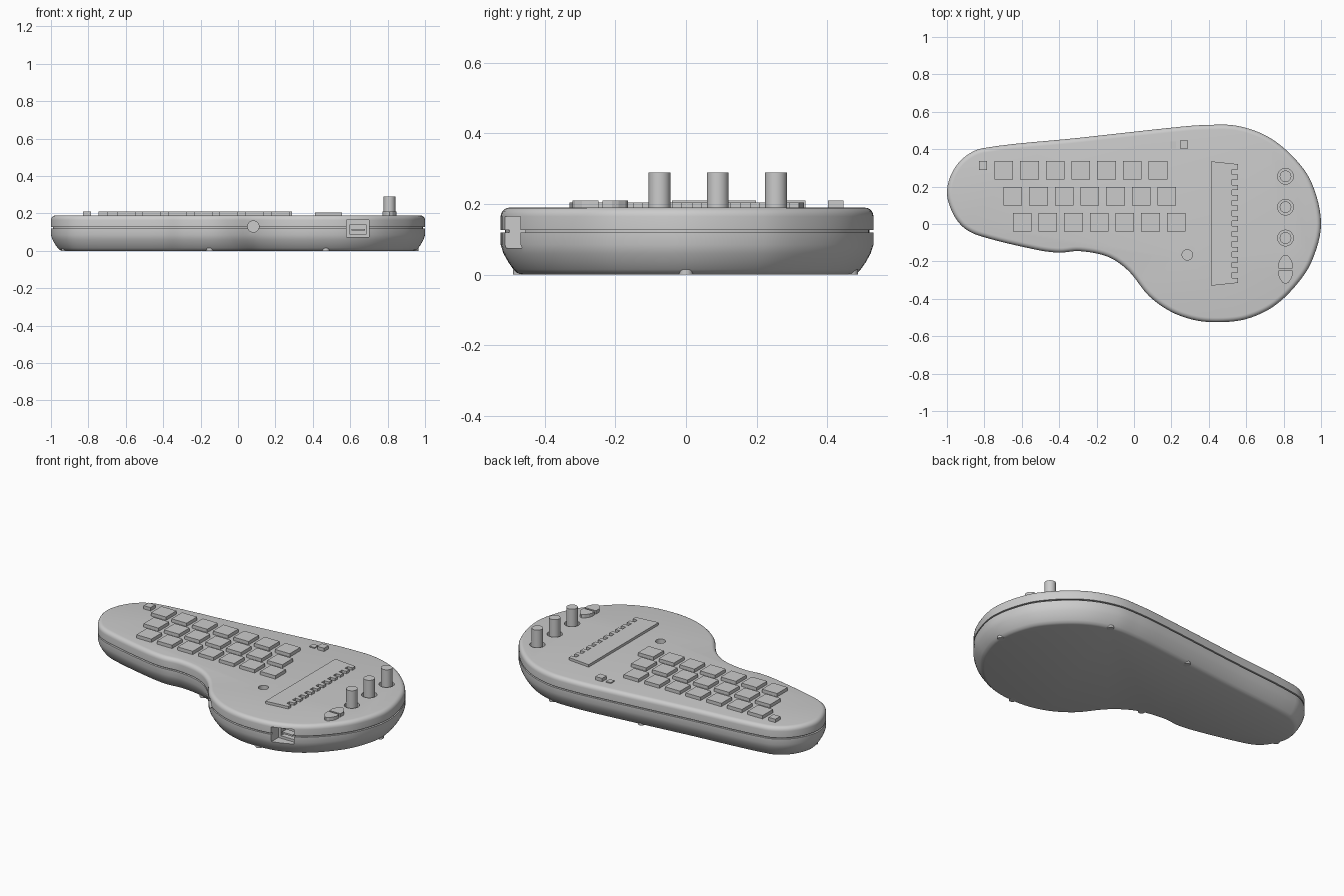
import bpy, bmesh, math
from mathutils import Vector

if "Cube" in bpy.data.objects:
    bpy.data.objects.remove(bpy.data.objects["Cube"])

grey = bpy.data.materials.new("plain_grey")
grey.use_nodes = True
grey.diffuse_color = (0.6, 0.6, 0.6, 1)
grey.node_tree.nodes["Principled BSDF"].inputs["Base Color"].default_value = (0.6, 0.6, 0.6, 1)

TOP = 0.19


def finish(name, bm, smooth=False):
    """Turn a bmesh into a named object."""
    bmesh.ops.recalc_face_normals(bm, faces=bm.faces)
    mesh = bpy.data.meshes.new(name)
    bm.to_mesh(mesh)
    bm.free()
    obj = bpy.data.objects.new(name, mesh)
    bpy.context.collection.objects.link(obj)
    mesh.materials.append(grey)
    if smooth:
        smooth_shade(obj)
    return obj


def smooth_shade(obj):
    bpy.ops.object.select_all(action='DESELECT')
    obj.select_set(True)
    bpy.context.view_layer.objects.active = obj
    bpy.ops.object.shade_smooth_by_angle(angle=math.radians(35))


def loft(name, rings, smooth=False):
    """Skin stacked closed rings and cap both ends."""
    bm = bmesh.new()
    loops = [[bm.verts.new(p) for p in ring] for ring in rings]
    n = len(loops[0])
    for a, b in zip(loops, loops[1:]):
        for i in range(n):
            j = (i + 1) % n
            bm.faces.new((a[i], a[j], b[j], b[i]))
    bm.faces.new(loops[0][::-1])
    bm.faces.new(loops[-1])
    return finish(name, bm, smooth)


def prism(name, outline, z0, z1, smooth=False):
    return loft(name, [[(x, y, z) for x, y in outline] for z in (z0, z1)], smooth)


def box(name, x0, x1, y0, y1, z0, z1):
    return prism(name, [(x0, y0), (x1, y0), (x1, y1), (x0, y1)], z0, z1)


def circle(x, y, r, n=32):
    return [(x + r * math.cos(math.tau * i / n), y + r * math.sin(math.tau * i / n))
            for i in range(n)]


def spline(points, steps=6):
    """Closed smooth curve through the points."""
    pts = [Vector(p) for p in points]
    out = []
    for i in range(len(pts)):
        a, b, c, d = (pts[(i + k) % len(pts)] for k in (-1, 0, 1, 2))
        # shorter tangents where neighbouring spans differ in length
        ab, bc, cd = (b - a).length, (c - b).length, (d - c).length
        m0 = (c - a) * bc / (ab + bc)
        m1 = (d - b) * bc / (bc + cd)
        for s in range(steps):
            t = s / steps
            out.append((2 * t**3 - 3 * t**2 + 1) * b + (t**3 - 2 * t**2 + t) * m0
                       + (3 * t**2 - 2 * t**3) * c + (t**3 - t**2) * m1)
    return out


def inset(curve, amount):
    n = len(curve)
    ring = []
    for i, p in enumerate(curve):
        t = (curve[(i + 1) % n] - curve[i - 1]).normalized()
        ring.append(p + Vector((-t.y, t.x)) * amount)
    return ring


# Body outline, counter-clockwise from the right end
outline = spline([
    (1, 0), (0.95, 0.22), (0.85, 0.36), (0.71, 0.47), (0.55, 0.525), (0.4, 0.53),
    (0.25, 0.52), (-0.3, 0.46), (-0.81, 0.405), (-0.91, 0.355), (-0.975, 0.27),
    (-1, 0.165), (-0.97, 0.06), (-0.91, -0.02), (-0.82, -0.065), (-0.52, -0.138),
    (-0.4, -0.153), (-0.29, -0.145), (-0.14, -0.175), (-0.03, -0.25), (0.08, -0.385),
    (0.2, -0.47), (0.33, -0.515), (0.46, -0.525), (0.6, -0.508), (0.74, -0.445),
    (0.86, -0.335), (0.95, -0.2)])

# Height and inset of the wall: curved belly, seam groove, rounded top edge
wall = [(0, 0.06), (0.004, 0.047), (0.015, 0.036), (0.035, 0.022), (0.06, 0.008),
        (0.085, 0), (0.119, 0), (0.119, 0.012), (0.127, 0.012), (0.127, 0)]
for k in range(6):
    a = math.radians(18 * k)
    wall.append((TOP - 0.025 + 0.025 * math.sin(a), 0.025 * (1 - math.cos(a))))
body = loft("body", [[(p.x, p.y, z) for p in inset(outline, d)] for z, d in wall])

# Cutters: port pocket, socket, cable jack, top hole and knob wells
knob_x, knob_ys = 0.81, (0.255, 0.09, -0.075)
cutters = [box("port_pocket", 0.58, 0.70, -0.6, -0.445, 0.075, 0.165),
           box("port_socket", 0.597, 0.688, -0.6, -0.4, 0.09, 0.137),
           prism("top_hole", circle(0.285, -0.165, 0.028), TOP - 0.04, 0.3)]
jack = circle(0.082, 0.13, 0.03)
cutters.append(loft("jack_hole", [[(x, y, z) for x, z in jack] for y in (-0.6, -0.27)]))
for y in knob_ys:
    cutters.append(prism("knob_well", circle(knob_x, y, 0.042), TOP - 0.03, 0.3))
for cutter in cutters:
    cutter.hide_render = True
    bpy.context.view_layer.objects.active = body
    cut = body.modifiers.new("cut", 'BOOLEAN')
    cut.operation = 'DIFFERENCE'
    cut.solver = 'EXACT'
    cut.object = cutter
    bpy.ops.object.modifier_apply(modifier=cut.name)
    bpy.data.objects.remove(cutter)
smooth_shade(body)

# Contact tongue inside the port
box("port_tongue", 0.607, 0.678, -0.45, -0.39, 0.108, 0.118)

# Three staggered rows of seven keys
for row, (x0, y0) in enumerate([(-0.746, 0.238), (-0.698, 0.098), (-0.648, -0.04)]):
    for col in range(7):
        x = x0 + col * 0.1373
        box(f"key_{row}_{col}", x, x + 0.1, y0, y0 + 0.1, TOP - 0.005, 0.21)

# Small push buttons
box("corner_button", -0.83, -0.785, 0.29, 0.337, TOP - 0.005, 0.21)
box("power_button", 0.245, 0.29, 0.403, 0.447, TOP - 0.005, 0.21)
box("power_light", 0.192, 0.225, 0.405, 0.44, TOP - 0.005, 0.196)

# Touch plate with a toothed right edge
teeth = 12
pitch = 0.635 / (teeth - 0.5)
edge = []
for i in range(teeth):
    y = -0.315 + i * pitch
    edge += [(0.555, y), (0.555, y + pitch / 2)]
    if i < teeth - 1:
        edge += [(0.525, y + pitch / 2), (0.525, y + pitch)]
prism("touch_plate", [(0.413, -0.33)] + edge + [(0.413, 0.335)], TOP - 0.005, 0.205)

# Knobs
for i, y in enumerate(knob_ys):
    prism(f"knob_{i}", circle(knob_x, y, 0.031), TOP - 0.04, 0.29, smooth=True)

# Pair of arched arrow buttons
arch = [(-0.037, 0), (0.037, 0), (0.037, 0.028), (0.03, 0.046), (0.015, 0.066),
        (0, 0.073), (-0.015, 0.066), (-0.03, 0.046), (-0.037, 0.028)]
for name, base, sign in (("up_button", -0.237, 1), ("down_button", -0.248, -1)):
    prism(name, [(knob_x + x, base + sign * y) for x, y in arch], TOP - 0.005, 0.21)

# Screw bosses around the rim of the underside
for i, (x, y) in enumerate([(0.945, 0), (0.47, -0.47), (-0.15, -0.115),
                            (-0.925, 0.1), (-0.01, 0.435), (0.56, 0.467)]):
    prism(f"screw_boss_{i}", circle(x, y, 0.02, 20), 0, 0.014, smooth=True)
